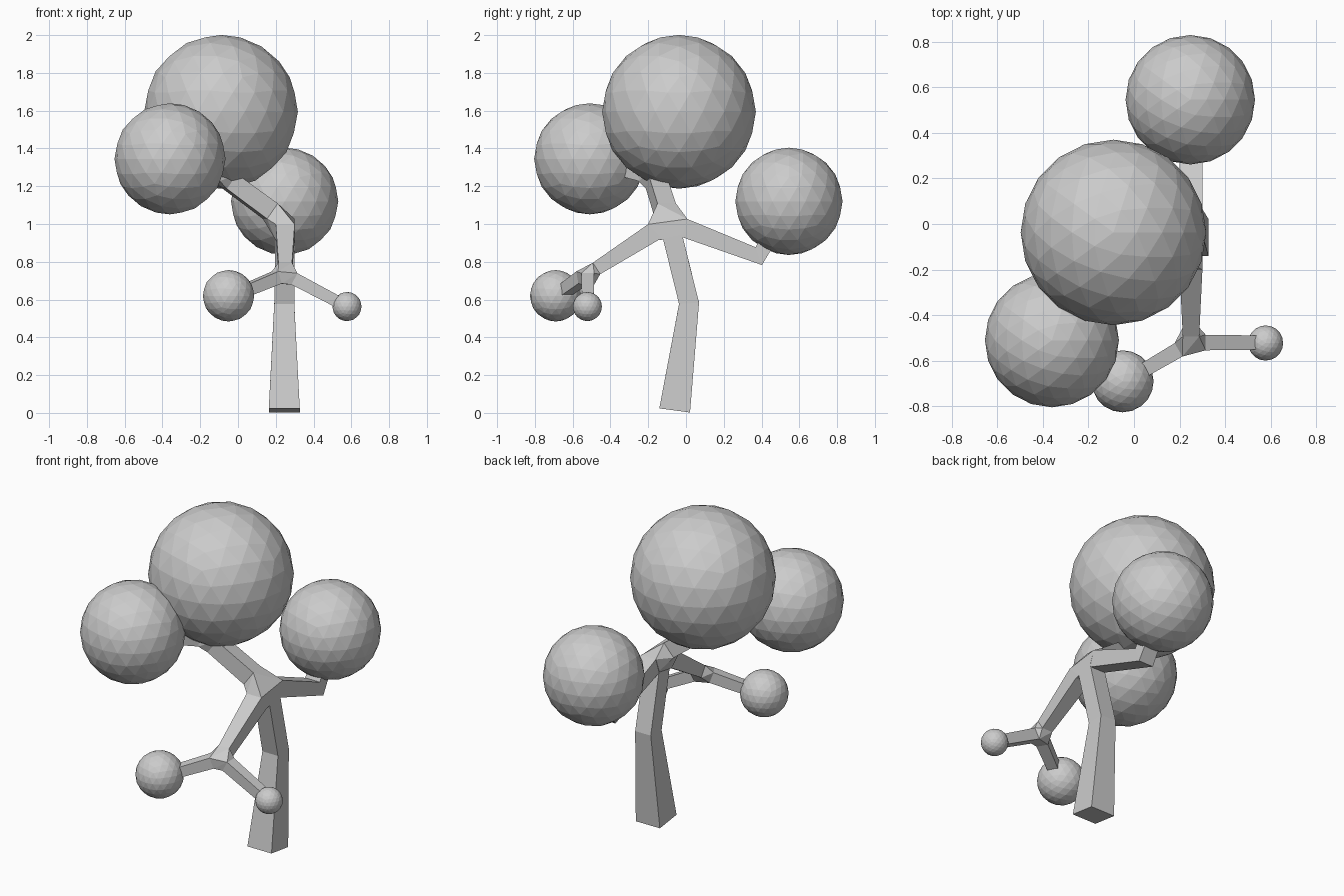
import bpy, bmesh
from mathutils import Vector

if "Cube" in bpy.data.objects:
    bpy.data.objects.remove(bpy.data.objects["Cube"])

bm = bmesh.new()


def ring(centre, tangent, half):
    """Square cross-section across the limb."""
    ref = Vector((0, 1, 0)) if abs(tangent.z) > 0.9 else Vector((0, 0, 1))
    side = tangent.cross(ref).normalized()
    up = side.cross(tangent).normalized()
    return [bm.verts.new(centre + side * half * a + up * half * b)
            for a, b in ((-1, -1), (1, -1), (1, 1), (-1, 1))]


def limb(points, halves, start_gap=0.0, end_gap=0.0):
    """Tapered square limb; a gap leaves room for a fork, otherwise the end is capped."""
    pts = [Vector(p) for p in points]
    pts[0] = pts[0] + (pts[1] - pts[0]).normalized() * start_gap
    pts[-1] = pts[-1] + (pts[-2] - pts[-1]).normalized() * end_gap
    rings = []
    for i, p in enumerate(pts):
        t = Vector()
        if i > 0:
            t += (p - pts[i - 1]).normalized()
        if i < len(pts) - 1:
            t += (pts[i + 1] - p).normalized()
        rings.append(ring(p, t.normalized(), halves[i]))
    for a, b in zip(rings, rings[1:]):
        for k in range(4):
            n = (k + 1) % 4
            bm.faces.new((a[k], a[n], b[n], b[k]))
    if not start_gap:
        bm.faces.new(rings[0])
    if not end_gap:
        bm.faces.new(rings[-1])
    return rings[0], rings[-1]


def fork(*rings):
    """Join limb ends with a faceted hull, open where the limbs attach."""
    verts = [v for r in rings for v in r]
    old = set(bm.faces)
    bmesh.ops.convex_hull(bm, input=verts, use_existing_faces=False)
    inner = [f for f in bm.faces if f not in old
             and any(all(v in r for v in f.verts) for r in rings)]
    bmesh.ops.delete(bm, geom=inner, context='FACES_ONLY')


# Fork centres
crown = (0.25, -0.09, 1.01)
upper = (-0.09, -0.17, 1.26)
front = (0.25, -0.52, 0.735)

# Trunk and limbs
trunk = limb([(0.245, -0.06, 0.013), (0.245, 0.016, 0.58), crown], [0.082, 0.053, 0.052], 0, 0.08)
back = limb([crown, (0.25, 0.385, 0.83), (0.25, 0.53, 1.08)], [0.05, 0.05, 0.045], 0.085)
rise = limb([crown, upper], [0.05, 0.048], 0.1, 0.06)
reach = limb([crown, front], [0.05, 0.036], 0.1, 0.055)
to_top = limb([upper, (-0.09, -0.08, 1.46)], [0.045, 0.045], 0.06)
to_left = limb([upper, (-0.3, -0.44, 1.325)], [0.045, 0.04], 0.06)
twig_left = limb([front, (0.045, -0.64, 0.65)], [0.034, 0.031], 0.055)
twig_right = limb([front, (0.54, -0.52, 0.582)], [0.034, 0.031], 0.055)

# Forks
fork(trunk[1], back[0], rise[0], reach[0])
fork(rise[1], to_top[0], to_left[0])
fork(reach[1], twig_left[0], twig_right[0])

bmesh.ops.recalc_face_normals(bm, faces=bm.faces)
mesh = bpy.data.meshes.new("trunk_and_branches")
bm.to_mesh(mesh)
bm.free()
bpy.context.collection.objects.link(bpy.data.objects.new("trunk_and_branches", mesh))

# Foliage balls
for name, centre, radius in (
        ("top_foliage", (-0.09, -0.037, 1.594), 0.407),
        ("left_foliage", (-0.36, -0.51, 1.345), 0.294),
        ("back_foliage", (0.247, 0.545, 1.12), 0.284),
        ("small_left_foliage", (-0.05, -0.69, 0.62), 0.136),
        ("small_right_foliage", (0.577, -0.522, 0.563), 0.077)):
    bpy.ops.mesh.primitive_ico_sphere_add(subdivisions=3, radius=radius, location=centre)
    bpy.context.object.name = name
